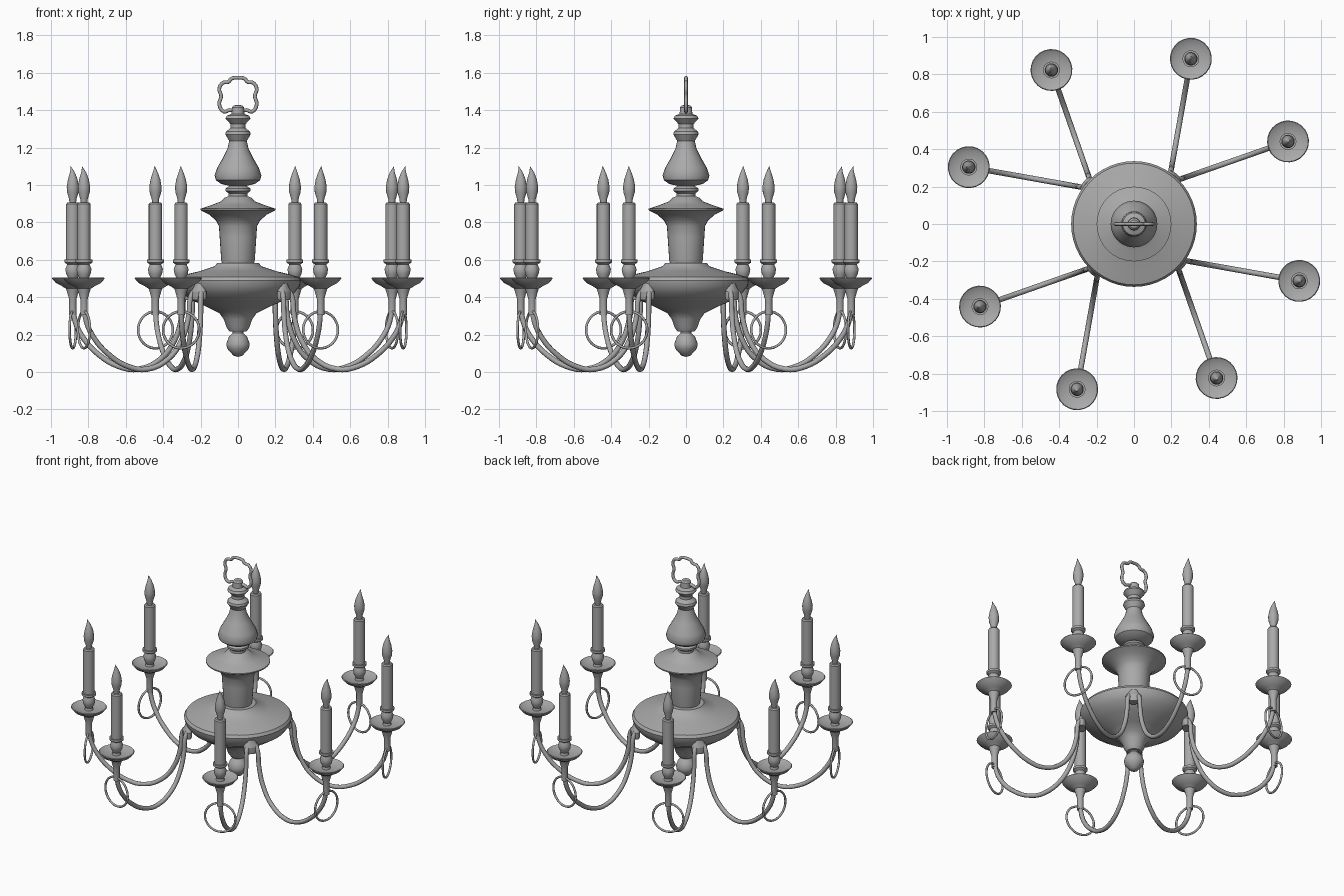
import bpy
import bmesh
from math import radians, sin, cos, pi, hypot, atan2
from mathutils import Matrix, Vector

if "Cube" in bpy.data.objects:
    bpy.data.objects.remove(bpy.data.objects["Cube"])

grey = bpy.data.materials.new("plain_grey")
grey.use_nodes = True
colour = (0.4, 0.4, 0.4, 1)
grey.diffuse_color = colour
grey.node_tree.nodes["Principled BSDF"].inputs["Base Color"].default_value = colour


def add(name, mesh, matrix=Matrix()):
    obj = bpy.data.objects.new(name, mesh)
    bpy.context.collection.objects.link(obj)
    obj.matrix_world = matrix
    return obj


def finish(obj, angle=35):
    obj.data.materials.clear()
    obj.data.materials.append(grey)
    bpy.ops.object.select_all(action="DESELECT")
    obj.select_set(True)
    bpy.context.view_layer.objects.active = obj
    bpy.ops.object.shade_smooth_by_angle(angle=radians(angle))
    return obj


def lathe(name, profile, segments, curl=0):
    """Spin (radius, height) points around z; curl bends the tip sideways."""
    bm = bmesh.new()
    verts = [bm.verts.new((r, 0, z)) for r, z in profile]
    edges = [bm.edges.new(pair) for pair in zip(verts, verts[1:])]
    bmesh.ops.spin(bm, geom=verts + edges, cent=(0, 0, 0), axis=(0, 0, 1),
                   angle=2 * pi, steps=segments)
    bmesh.ops.remove_doubles(bm, verts=bm.verts, dist=0.0005)
    top = profile[-1][1]
    for v in bm.verts:
        if curl:
            v.co.x += curl * max(0, 1 - (top - v.co.z) / 0.06) ** 2
    bmesh.ops.recalc_face_normals(bm, faces=bm.faces)
    mesh = bpy.data.meshes.new(name)
    bm.to_mesh(mesh)
    bm.free()
    return finish(add(name, mesh))


def tube(name, points, radius, cyclic=False, sides=2):
    """Round bar swept along a smooth path, turned into a mesh."""
    curve = bpy.data.curves.new(name, "CURVE")
    curve.dimensions = "3D"
    curve.bevel_depth = radius
    curve.bevel_resolution = sides
    curve.resolution_u = 4
    curve.use_fill_caps = True
    spline = curve.splines.new("BEZIER")
    spline.bezier_points.add(len(points) - 1)
    for bp, p in zip(spline.bezier_points, points):
        bp.co = p
        bp.handle_left_type = bp.handle_right_type = "AUTO"
    spline.use_cyclic_u = cyclic
    obj = add(name, curve)
    bpy.ops.object.select_all(action="DESELECT")
    obj.select_set(True)
    bpy.context.view_layer.objects.active = obj
    bpy.ops.object.convert(target="MESH")
    return finish(bpy.context.view_layer.objects.active, 50)


# Central turned body, from the lower finial up
lathe("lower_finial", [(0, .08), (.025, .088), (.058, .125), (.063, .15),
                       (.05, .185), (.028, .207), (.03, .22)], 24)
lathe("bowl", [(0, .215), (.045, .215), (.062, .24), (.075, .28), (.1, .315),
               (.16, .345), (.24, .38), (.3, .42), (.33, .46), (.336, .49),
               (.325, .508), (.27, .523), (.2, .54), (.125, .565),
               (.112, .582), (0, .584)], 48)
lathe("column", [(.085, .575), (.09, .6), (.098, .72), (.102, .78), (.118, .81),
                 (.155, .842), (.2, .865), (.2, .873), (.14, .893), (.09, .912),
                 (.075, .93), (.05, .94), (.05, .955), (.068, .968),
                 (.068, .98), (.045, .995)], 32)
lathe("upper_vase", [(.045, .995), (.09, 1.005), (.118, 1.025), (.125, 1.05),
                     (.112, 1.09), (.078, 1.15), (.056, 1.195), (.047, 1.235),
                     (.068, 1.27), (.064, 1.285), (.04, 1.305), (.04, 1.325),
                     (.067, 1.355), (.06, 1.37), (.034, 1.38), (.032, 1.415),
                     (.022, 1.425), (0, 1.428)], 24)

# Hanging loop with a scalloped outline
half = [(.045, 1.40), (.075, 1.392), (.1, 1.43), (.09, 1.475),
        (.1, 1.515), (.078, 1.547), (.052, 1.55), (.035, 1.568)]
outline = [(0, 1.395)] + half + [(0, 1.573)] + [(-x, z) for x, z in reversed(half)]
tube("hanging_loop", [(x, 0, z) for x, z in outline], .01, cyclic=True)

# One arm: root at the origin, reaching along +x
REACH = .608
arm_path = [(-.012, .43), (.004, .4), (.015, .3), (.055, .17), (.13, .07),
            (.25, .015), (.36, .03), (.47, .095), (.55, .18), (.595, .27),
            (REACH, .36)]
arm = tube("arm", [(s, 0, z) for s, z in arm_path], .0145)
ring = tube("ring", [(REACH, .098 * cos(a * pi / 6), .225 + .098 * sin(a * pi / 6))
                     for a in range(12)], .007, cyclic=True)

# Candle assembly, on its own axis
candle_parts = [
    lathe("drip_dish", [(0, .305), (.02, .305), (.02, .39), (.03, .425), (.036, .445),
                        (.06, .46), (.09, .475), (.112, .5), (.108, .504),
                        (.08, .488), (.03, .484), (0, .484)], 24),
    lathe("candle_cup", [(.028, .48), (.024, .5), (.036, .525), (.04, .55),
                         (.03, .575), (.045, .585), (.045, .6), (0, .6)], 20),
    lathe("candle", [(.036, .6), (.036, .897), (.03, .905), (0, .905)], 16),
    lathe("flame_bulb", [(.018, .9), (.02, .925), (.031, .96), (.033, .99), (.026, 1.03),
                         (.014, 1.065), (.006, 1.085), (0, 1.102)], 16, curl=.012),
]

# Rounded bracket that holds each pair of arms
bracket = lathe("bracket", [(0, .385), (.045, .385), (.05, .4), (.05, .43),
                            (.03, .455), (.022, .472), (0, .476)], 16)

# Repeat four pairs of arms around the body
ROOT = Vector((.345, .034, 0))
TIP = Vector((.87, .341, 0))
for quarter in range(4):
    turn = Matrix.Rotation(radians(49.6 + 90 * quarter), 4, "Z")
    add("arm_bracket", bracket.data,
        turn @ Matrix.Translation((.325, 0, 0)) @ Matrix.Diagonal((.55, 1, 1, 1)))
    for side in (-1, 1):
        root = Matrix.Translation((ROOT.x, side * ROOT.y, 0))
        heading = Matrix.Rotation(side * atan2(TIP.y - ROOT.y, TIP.x - ROOT.x), 4, "Z")
        frame = turn @ root @ heading
        for part in (arm, ring):
            add(part.name, part.data, frame)
        for part in candle_parts:
            add(part.name, part.data, frame @ Matrix.Translation((REACH, 0, 0)))

# Remove the unplaced originals of the repeated parts
for part in [arm, ring, bracket] + candle_parts:
    bpy.data.objects.remove(part)
